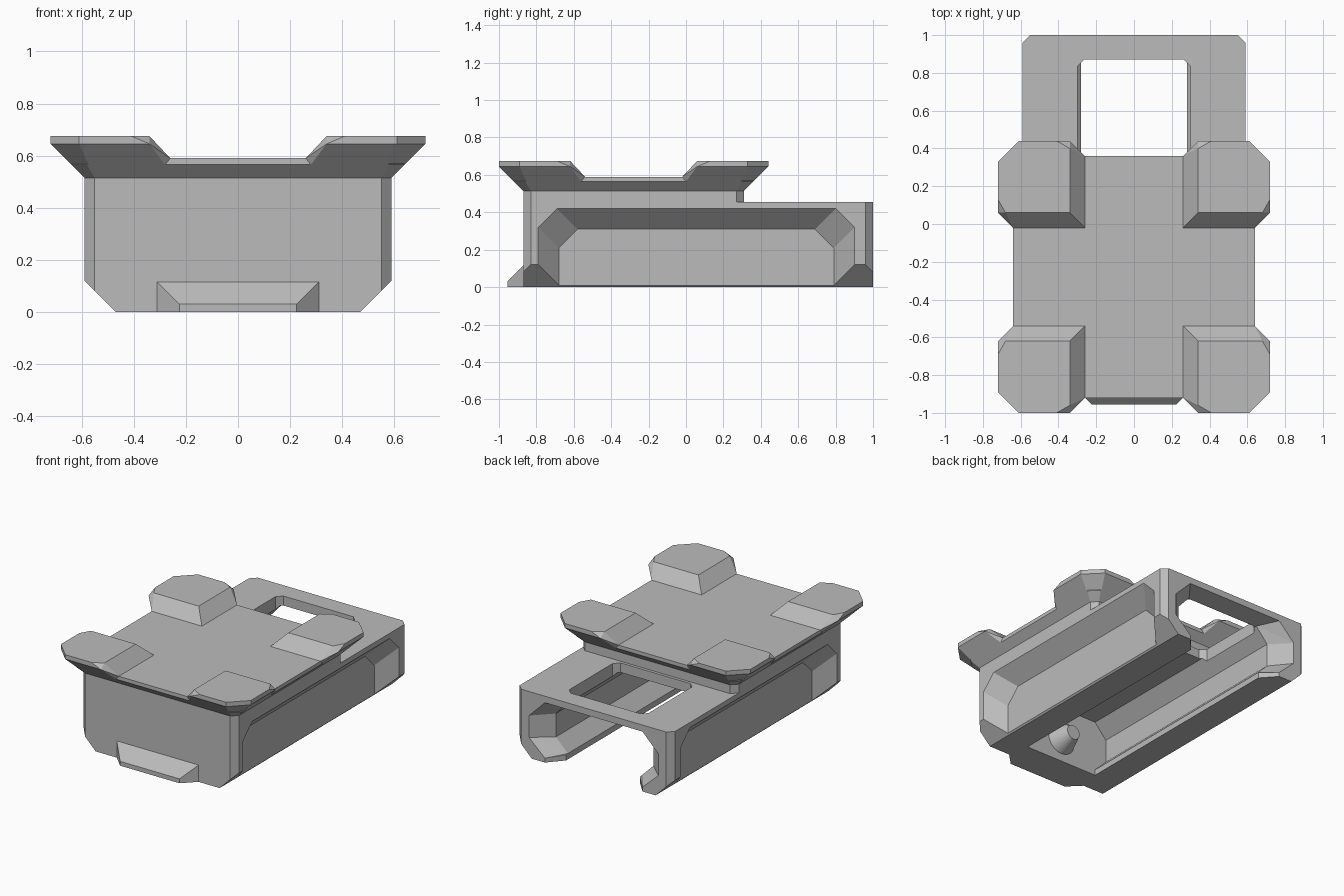
import bpy, bmesh, math
from mathutils import Vector, Matrix

old = bpy.data.objects.get("Cube")
if old:
    bpy.data.objects.remove(old, do_unlink=True)

grey = bpy.data.materials.new("plain_grey")
grey.use_nodes = True
grey.diffuse_color = (0.5, 0.5, 0.5, 1)
grey.node_tree.nodes["Principled BSDF"].inputs["Base Color"].default_value = (0.5, 0.5, 0.5, 1)


def finish(name, bm):
    bmesh.ops.recalc_face_normals(bm, faces=bm.faces[:])
    mesh = bpy.data.meshes.new(name)
    bm.to_mesh(mesh)
    bm.free()
    mesh.materials.append(grey)
    ob = bpy.data.objects.new(name, mesh)
    bpy.context.collection.objects.link(ob)
    return ob


def hull(name, points):
    """Convex solid around the points, with flat areas merged."""
    bm = bmesh.new()
    for p in points:
        bm.verts.new(p)
    res = bmesh.ops.convex_hull(bm, input=bm.verts[:])
    loose = {v for v in res["geom_interior"] + res["geom_unused"] if isinstance(v, bmesh.types.BMVert)}
    bmesh.ops.delete(bm, geom=list(loose), context='VERTS')
    bmesh.ops.dissolve_limit(bm, angle_limit=0.01, verts=bm.verts[:], edges=bm.edges[:])
    return finish(name, bm)


def both(points):
    """Points with their mirror images across x."""
    return [(s * x, y, z) for x, y, z in points for s in (1, -1)]


def octagon(half_x, y0, y1, cut, z):
    return both([(half_x, y0 + cut, z), (half_x - cut, y0, z),
                 (half_x, y1 - cut, z), (half_x - cut, y1, z)])


def carve(target, cutter):
    cutter.hide_render = True
    mod = target.modifiers.new(cutter.name, 'BOOLEAN')
    mod.operation = 'DIFFERENCE'
    mod.solver = 'EXACT'
    mod.object = cutter
    bpy.context.view_layer.objects.active = target
    bpy.ops.object.modifier_apply(modifier=mod.name)
    bpy.data.objects.remove(cutter, do_unlink=True)


W, FRONT, BACK, MID = 0.59, -0.87, 1.0, -0.28

# Main sleeve with chamfered lower edges
pts = octagon(W, FRONT, BACK, 0.04, 0.455)
for y, step in ((FRONT, 0.04), (BACK, -0.04)):
    pts += both([(W, y + step, 0.12), (W - 0.04, y, 0.08), (0.47, y, 0)])
body = hull("sleeve_body", pts)

# Sloped side recesses
for side in (1, -1):
    pts = []
    for x, grow in ((0.48, 0), (0.70, 0.22)):
        y0, y1, top = -0.68 - grow, 0.79 + grow, 0.31 + grow
        pts += [(side * x, y, z) for y, z in ((y0, -0.2), (y0, top - 0.1), (y0 + 0.1, top),
                                             (y1 - 0.1, top), (y1, top - 0.1), (y1, -0.2))]
    carve(body, hull("recess_cutter", pts))

# Inner channel, open below and flared at the back
channel = [(0.28, 0.04), (0.37, 0.13), (0.37, 0.29), (0.28, 0.39)]
flare = [(0.37, 0.03), (0.49, 0.14), (0.49, 0.29), (0.37, 0.41)]


def ring(profile, y):
    return both([(x, y, z) for x, z in profile])


carve(body, hull("channel_cutter", ring(channel, -0.72) + ring(channel, 1.1)))
carve(body, hull("slot_cutter", both([(0.28, y, z) for y in (-0.72, 1.1) for z in (-0.1, 0.2)])))
carve(body, hull("flare_cutter", ring(channel, 0.88) + ring(flare, 1.0) + ring(flare, 1.05)))
carve(body, hull("flare_slot_cutter", both([(x, y, z) for x, y in ((0.28, 0.9), (0.37, 1.0), (0.37, 1.05))
                                             for z in (-0.1, 0.2)])))

# Window in the roof
carve(body, hull("window_cutter", octagon(0.30, 0.33, 0.87, 0.035, 0.3) + octagon(0.30, 0.33, 0.87, 0.035, 0.6)))

# Neck between sleeve and tray
y0, y1 = MID - W, MID + W
hull("neck", octagon(W, y0, y1, 0.04, 0.44) + octagon(W, y0, y1, 0.04, 0.515))

# Tray plate with a flared rim
R = W + 0.05
hull("tray_plate", octagon(W, y0, y1, 0.04, 0.515)
     + octagon(R, MID - R, MID + R, 0.06, 0.565) + octagon(R, MID - R, MID + R, 0.06, 0.59))

# Raised corner pads, each symmetric across its diagonal
half_pad = [(0.26, 0.26, 0.59), (R, 0.26, 0.59), (R, 0.28, 0.565), (W, 0.55, 0.515),
            (0.72, 0.34, 0.645), (0.72, 0.61, 0.645), (0.72, 0.61, 0.675),
            (0.72, 0.41, 0.675), (0.68, 0.34, 0.675), (0.34, 0.34, 0.675)]
pad = half_pad + [(y, x, z) for x, y, z in half_pad]
for sx, side in ((1, "left"), (-1, "right")):
    for sy, end in ((-1, "front"), (1, "back")):
        hull(f"{end}_{side}_pad", [(sx * x, MID + sy * y, z) for x, y, z in pad])

# Front finger lip
hull("front_lip", both([(0.31, FRONT + 0.01, 0), (0.31, FRONT, 0), (0.31, FRONT, 0.115),
                        (0.31, FRONT + 0.01, 0.115), (0.225, -0.955, 0), (0.225, -0.955, 0.03)]))

# Tapered pin on the inner front wall
bm = bmesh.new()
bmesh.ops.create_cone(bm, cap_ends=True, segments=24, radius1=0.11, radius2=0.05, depth=0.13,
                      matrix=Matrix.Translation((0, -0.665, 0.16)) @ Matrix.Rotation(-math.pi / 2, 4, 'X'))
pin = finish("inner_pin", bm)
bpy.ops.object.select_all(action='DESELECT')
pin.select_set(True)
bpy.context.view_layer.objects.active = pin
bpy.ops.object.shade_smooth_by_angle(angle=math.radians(30))
